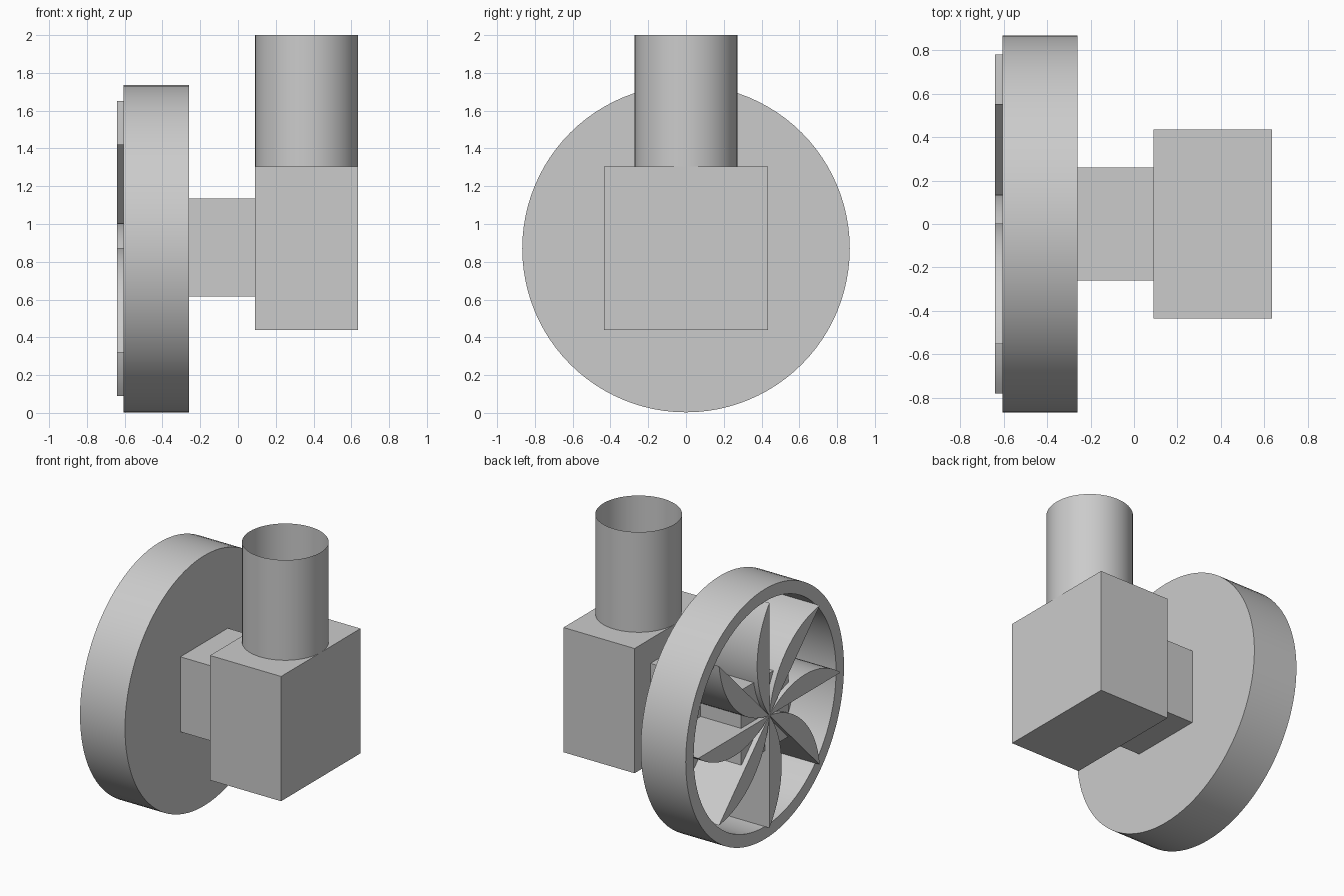
import bpy, bmesh, math
from mathutils import Matrix, Vector

if "Cube" in bpy.data.objects:
    bpy.data.objects.remove(bpy.data.objects["Cube"], do_unlink=True)

AXIS_Z = 0.87            # height of the wheel axis
GREY = (0.6, 0.6, 0.6, 1.0)

metal = bpy.data.materials.new("plain_grey")
metal.use_nodes = True
metal.diffuse_color = GREY
metal.node_tree.nodes["Principled BSDF"].inputs["Base Color"].default_value = GREY


def finish(name, bm, smooth=True, recalc=True):
    """Turn a bmesh into a named, coloured object."""
    if recalc:
        bmesh.ops.recalc_face_normals(bm, faces=bm.faces)
    mesh = bpy.data.meshes.new(name)
    bm.to_mesh(mesh)
    bm.free()
    mesh.materials.append(metal)
    obj = bpy.data.objects.new(name, mesh)
    bpy.context.collection.objects.link(obj)
    if smooth:
        bpy.ops.object.select_all(action="DESELECT")
        obj.select_set(True)
        bpy.context.view_layer.objects.active = obj
        bpy.ops.object.shade_smooth_by_angle(angle=math.radians(30))
    return obj


def box(name, low, high):
    low, high = Vector(low), Vector(high)
    bm = bmesh.new()
    bmesh.ops.create_cube(bm, size=1, matrix=Matrix.Translation((low + high) / 2)
                          @ Matrix.Diagonal((*(high - low), 1)))
    return finish(name, bm, smooth=False)


# Drum: a cup turned about the x axis, open towards -x
def drum(profile, steps=96):
    bm = bmesh.new()
    verts = [bm.verts.new((x, 0, AXIS_Z + r)) for x, r in profile]
    edges = [bm.edges.new(pair) for pair in zip(verts, verts[1:])]
    bmesh.ops.spin(bm, geom=verts + edges, cent=(0, 0, AXIS_Z), axis=(1, 0, 0),
                   angle=2 * math.pi, steps=steps, use_merge=True)
    bmesh.ops.remove_doubles(bm, verts=bm.verts, dist=1e-5)
    return finish("drum", bm)


drum([(-0.295, 0), (-0.295, 0.78), (-0.605, 0.78),
      (-0.605, 0.867), (-0.26, 0.867), (-0.26, 0)])


# Blades: arc-and-chord leaves extruded along the axis
def blade(index, length=0.78, bulge=0.135, steps=16):
    radius = (length ** 2 / 4 + bulge ** 2) / (2 * bulge)
    half = math.asin(length / 2 / radius)
    turn = Matrix.Rotation(index * math.pi / 4, 4, "X")
    bm = bmesh.new()
    outline = []
    for i in range(steps + 1):
        a = half * (2 * i / steps - 1)
        y = radius * math.cos(a) - (radius - bulge)
        z = length / 2 + radius * math.sin(a)
        point = turn @ Vector((0, y, z))
        outline.append(bm.verts.new(point + Vector((-0.64, 0, AXIS_Z))))
    face = bm.faces.new(outline)
    out = bmesh.ops.extrude_face_region(bm, geom=[face], use_keep_orig=True)
    moved = [v for v in out["geom"] if isinstance(v, bmesh.types.BMVert)]
    bmesh.ops.translate(bm, verts=moved, vec=(0.345, 0, 0))
    return finish(f"blade_{index + 1}", bm)


for n in range(8):
    blade(n)

# Square shaft through the drum, and the housing block
box("shaft", (-0.605, -0.26, 0.615), (0.09, 0.26, 1.135))
box("housing", (0.09, -0.435, 0.44), (0.635, 0.435, 1.305))

# Outlet pipe: an open thin tube
bm = bmesh.new()
bmesh.ops.create_cone(bm, cap_ends=False, segments=64, radius1=0.272, radius2=0.272,
                      depth=0.695, matrix=Matrix.Translation((0.363, 0, 1.6525)))
finish("outlet_pipe", bm)
